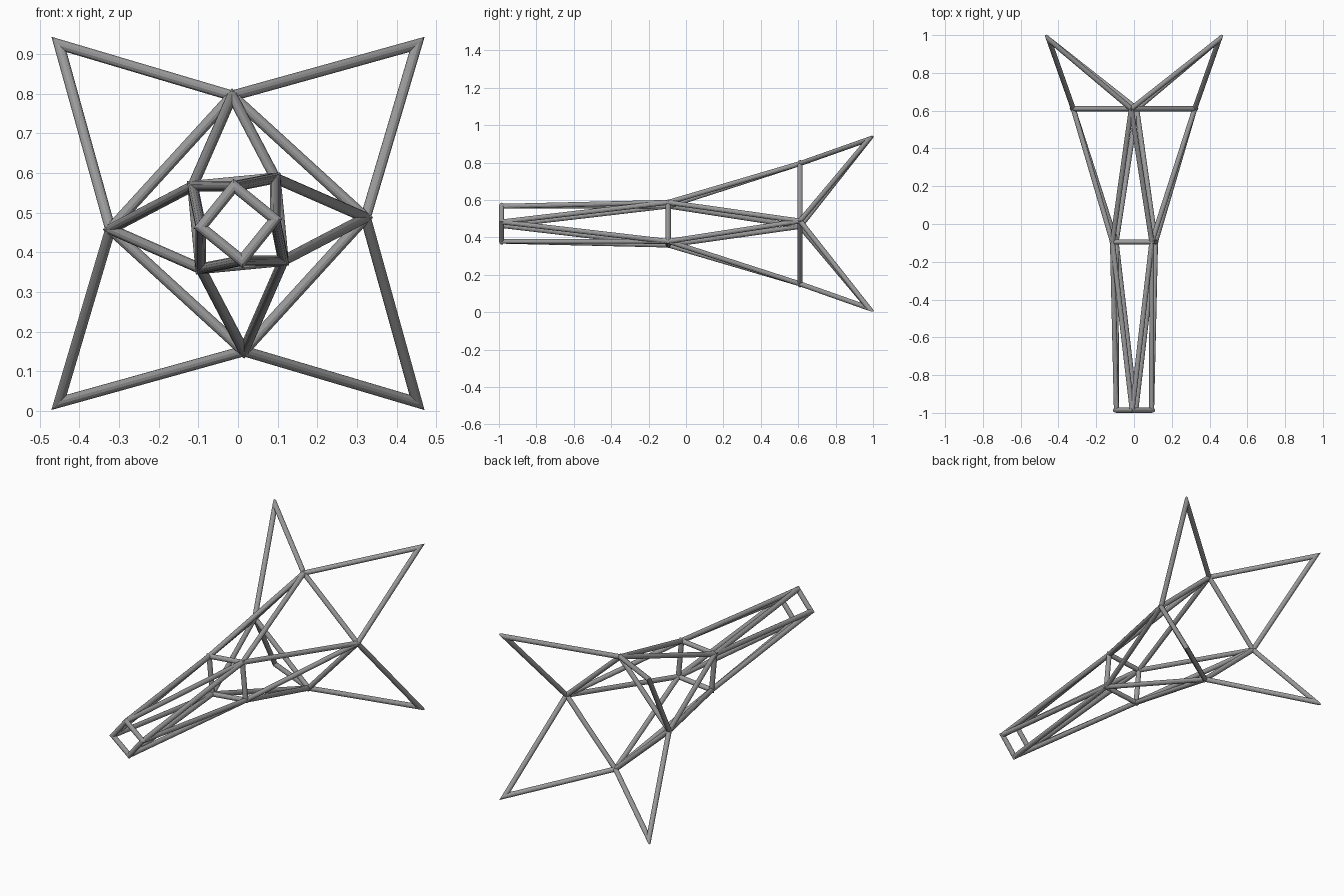
import bpy
import bmesh
from math import sin, cos, pi, radians
from mathutils import Vector

if "Cube" in bpy.data.objects:
    bpy.data.objects.remove(bpy.data.objects["Cube"])

CENTRE_Z = 0.473
TUBE = 0.0135
SIDES = 12

metal = bpy.data.materials.new("grey metal")
metal.use_nodes = True
GREY = (0.33, 0.33, 0.33, 1)
metal.diffuse_color = GREY
metal.node_tree.nodes["Principled BSDF"].inputs["Base Color"].default_value = GREY


def square_nodes(radius, y, angle):
    """Four corners spaced around the long axis."""
    angles = [radians(angle + 90 * i) for i in range(4)]
    return [Vector((radius * cos(a), y, CENTRE_Z + radius * sin(a))) for a in angles]


def add_tube(bm, points, closed=False):
    """Round tube along straight segments, mitred at each corner."""
    n = len(points)
    segments = n if closed else n - 1
    dirs = [(points[(i + 1) % n] - points[i]).normalized() for i in range(segments)]
    side = dirs[0].orthogonal().normalized()
    if n > 2:
        side = dirs[0].cross(dirs[1]).normalized()
    up = dirs[0].cross(side)
    circle = [TUBE * (side * cos(2 * pi * k / SIDES) + up * sin(2 * pi * k / SIDES))
              for k in range(SIDES)]
    rings = []
    for i, p in enumerate(points):
        before = dirs[i - 1] if closed or i else dirs[0]
        after = dirs[i] if i < segments else dirs[-1]
        normal = (before + after).normalized()
        # carry the section along the path, then slide it onto the mitre plane
        turn = dirs[0].rotation_difference(before)
        if closed:
            out = before.cross(side)
            section = [side * c.dot(side) + out * c.dot(up) for c in circle]
        else:
            section = [turn @ c for c in circle]
        rings.append([bm.verts.new(p + c - before * (c.dot(normal) / before.dot(normal)))
                      for c in section])
    for i in range(segments):
        a, b = rings[i], rings[(i + 1) % n]
        for k in range(SIDES):
            m = (k + 1) % SIDES
            bm.faces.new((a[k], a[m], b[m], b[k]))
    if not closed:
        bm.faces.new(rings[0][::-1])
        bm.faces.new(rings[-1])


def make_part(name, paths, closed=False):
    bm = bmesh.new()
    for path in paths:
        add_tube(bm, path, closed)
    bmesh.ops.recalc_face_normals(bm, faces=bm.faces)
    mesh = bpy.data.meshes.new(name)
    bm.to_mesh(mesh)
    bm.free()
    mesh.materials.append(metal)
    obj = bpy.data.objects.new(name, mesh)
    bpy.context.collection.objects.link(obj)


# Corners of each stage, front to back
front = square_nodes(0.094, -0.986, 6)
middle = square_nodes(0.148, -0.095, 50.5)
back = square_nodes(0.322, 0.61, 2.6)
tips = square_nodes(0.638, 0.977, 45)

# Square frames
make_part("front_frame", [front], True)
make_part("middle_frame", [middle], True)
make_part("back_frame", [back], True)

# Zigzag struts joining the frames
pairs = [(i, j % 4) for i in range(4) for j in (i, i + 1)]
make_part("front_struts", [(middle[i], front[j]) for i, j in pairs])
make_part("rear_struts", [(middle[i], back[j]) for i, j in pairs])

# Four pointed fins flaring out behind the back frame
make_part("tail_fins", [(back[i], tips[i], back[(i + 1) % 4]) for i in range(4)])
